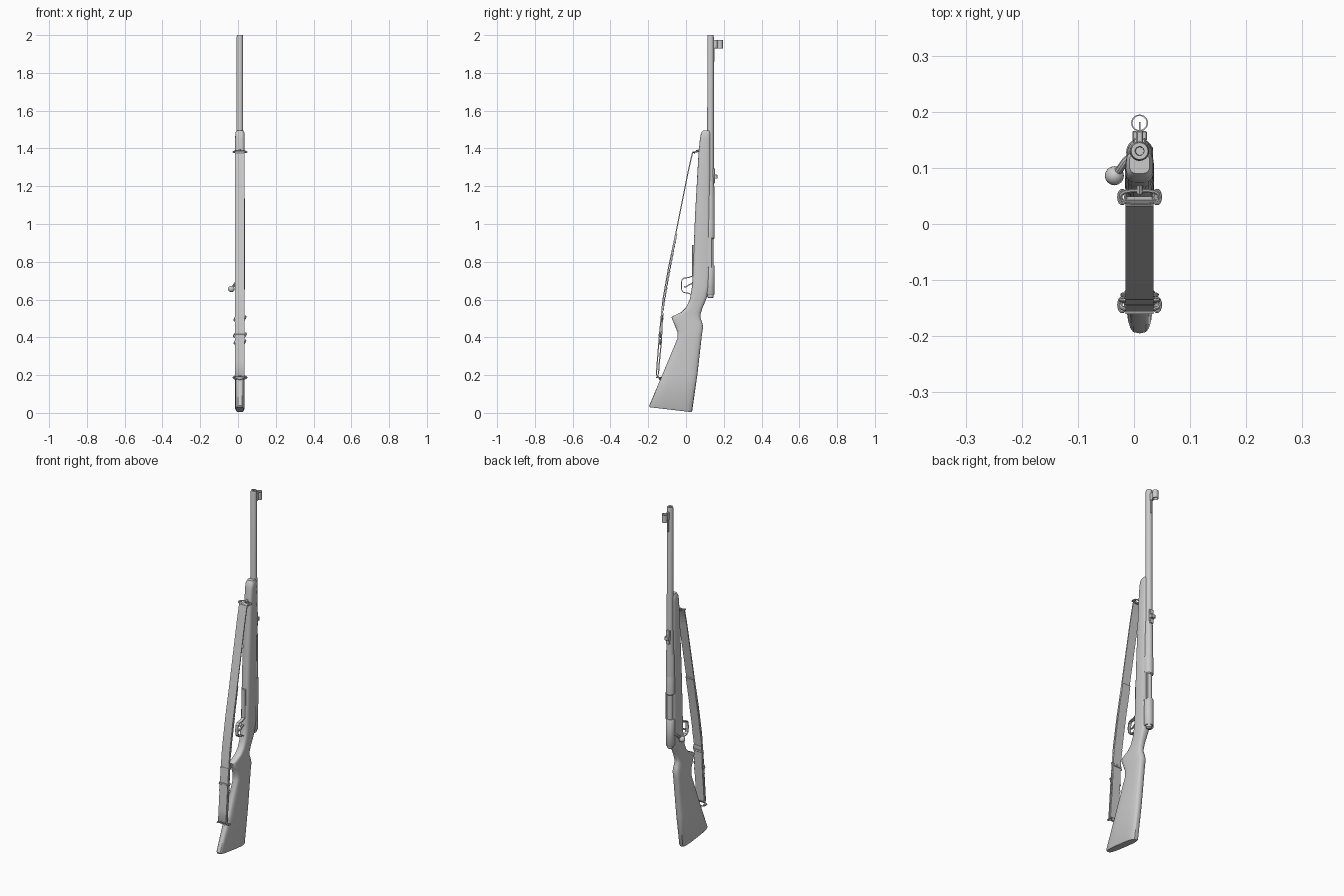
import bpy, bmesh, math
from mathutils import Vector

if "Cube" in bpy.data.objects:
    bpy.data.objects.remove(bpy.data.objects["Cube"])

CX, BY = 0.01, 0.13          # centre plane and bore line
grey = bpy.data.materials.new("plain grey")
grey.use_nodes = True
grey.diffuse_color = (0.6, 0.6, 0.6, 1)
grey.node_tree.nodes["Principled BSDF"].inputs["Base Color"].default_value = (0.6, 0.6, 0.6, 1)


def finish(name, bm, smooth=True):
    bmesh.ops.recalc_face_normals(bm, faces=bm.faces)
    me = bpy.data.meshes.new(name)
    bm.to_mesh(me)
    bm.free()
    ob = bpy.data.objects.new(name, me)
    bpy.context.collection.objects.link(ob)
    me.materials.append(grey)
    if smooth:
        bpy.ops.object.select_all(action='DESELECT')
        ob.select_set(True)
        bpy.context.view_layer.objects.active = ob
        bpy.ops.object.shade_smooth_by_angle(angle=math.radians(35))
    return ob


def loft(name, rings, closed=False, smooth=True):
    """Skin a list of equal point rings, capping the ends unless closed."""
    bm = bmesh.new()
    vs = [[bm.verts.new(p) for p in r] for r in rings]
    n = len(vs[0])
    pairs = list(zip(vs, vs[1:])) + ([(vs[-1], vs[0])] if closed else [])
    for a, b in pairs:
        for i in range(n):
            j = (i + 1) % n
            bm.faces.new((a[i], a[j], b[j], b[i]))
    if not closed:
        bm.faces.new(vs[0])
        bm.faces.new(vs[-1])
    return finish(name, bm, smooth)


def lathe(name, profile, y=BY, sides=20):
    """Round part along z from (radius, z) pairs."""
    ang = [2 * math.pi * i / sides for i in range(sides)]
    return loft(name, [[(CX + r * math.cos(a), y + r * math.sin(a), z) for a in ang]
                       for r, z in profile])


def box(name, x, y, z, bevel=0.002):
    bm = bmesh.new()
    bmesh.ops.create_cube(bm, size=1)
    for v in bm.verts:
        v.co = [(r[0] + r[1]) / 2 + c * (r[1] - r[0]) for c, r in zip(v.co, (x, y, z))]
    if bevel:
        bmesh.ops.bevel(bm, geom=bm.edges[:], offset=bevel, segments=1, affect='EDGES')
    return finish(name, bm, False)


def tube(name, points, radius, closed=False, sides=8):
    """Wire of round section along a path."""
    pts = [Vector(p) for p in points]
    n, rings = len(pts), []
    for i, p in enumerate(pts):
        a = pts[i - 1] if closed or i else p
        b = pts[(i + 1) % n] if closed or i < n - 1 else p
        t = (b - a).normalized()
        ref = Vector((1, 0, 0)) if abs(t.x) < 0.9 else Vector((0, 0, 1))
        if closed:      # planar loops keep one steady normal
            ref = (pts[0] - pts[n // 3]).cross(pts[n // 2] - pts[n // 3]).normalized()
        u = t.cross(ref).normalized()
        v = t.cross(u)
        rings.append([p + radius * (u * math.cos(k) + v * math.sin(k))
                      for k in (2 * math.pi * s / sides for s in range(sides))])
    return loft(name, rings, closed)


def oval(name, centre, u, v, radius, power=2, count=24):
    """Closed wire loop spanned by two half-axis vectors."""
    c, u, v = Vector(centre), Vector(u), Vector(v)
    pts = []
    for i in range(count):
        a = 2 * math.pi * i / count
        f = lambda w: math.copysign(abs(w) ** (2 / power), w)
        pts.append(c + u * f(math.cos(a)) + v * f(math.sin(a)))
    return tube(name, pts, radius, True)


def strap(name, path, thick, half=0.025):
    """Flat band following (y, z) points."""
    rings = []
    for i, p in enumerate(path):
        a, b = Vector(path[max(i - 1, 0)]), Vector(path[min(i + 1, len(path) - 1)])
        d = (b - a).normalized()
        ny, nz = -d.y * thick / 2, d.x * thick / 2
        rings.append([(CX + s * half, p[0] + t * ny, p[1] + t * nz)
                      for s, t in ((-1, -1), (1, -1), (1, 1), (-1, 1))])
    return loft(name, rings)


# Stock: front y, z, back y, z, half width
sections = [
    (-0.193, 0.03, 0.028, 0.004, 0.02), (-0.195, 0.038, 0.033, 0.012, 0.025),
    (-0.12, 0.215, 0.06, 0.2, 0.025), (-0.045, 0.395, 0.085, 0.42, 0.024),
    (-0.046, 0.43, 0.091, 0.455, 0.024), (-0.062, 0.47, 0.085, 0.48, 0.023),
    (-0.077, 0.505, 0.076, 0.505, 0.022), (-0.07, 0.512, 0.078, 0.525, 0.022),
    (-0.025, 0.533, 0.087, 0.555, 0.022), (0.0, 0.558, 0.1, 0.585, 0.023),
    (0.02, 0.6, 0.112, 0.615, 0.025), (0.032, 0.67, 0.125, 0.67, 0.026),
    (0.036, 0.75, 0.13, 0.75, 0.026), (0.048, 1.05, 0.13, 1.05, 0.026),
    (0.066, 1.37, 0.13, 1.37, 0.025), (0.074, 1.455, 0.13, 1.455, 0.025),
    (0.08, 1.482, 0.13, 1.482, 0.024), (0.09, 1.495, 0.126, 1.495, 0.018)]
rings = []
for yf, zf, yb, zb, hw in sections:
    ring = []
    for i in range(24):
        a = 2 * math.pi * i / 24
        c, s = math.cos(a), math.sin(a)
        x = math.copysign(abs(c) ** 0.6, c) * hw
        t = 0.5 + 0.5 * math.copysign(abs(s) ** 0.6, s)
        ring.append((CX + x, yf + (yb - yf) * t, zf + (zb - zf) * t))
    rings.append(ring)
loft("stock", rings)

# Barrel with a hollow muzzle
lathe("barrel", [(0.021, 0.95), (0.021, 1.15), (0.018, 1.25), (0.017, 1.99), (0.015, 2.0),
                 (0.008, 2.0), (0.007, 1.97)])

# Receiver and bolt
lathe("receiver_ring", [(0.02, 0.92), (0.024, 0.925), (0.024, 1.02), (0.022, 1.03),
                        (0.022, 1.15), (0.019, 1.16)], 0.128)
lathe("receiver_bridge", [(0.021, 0.625), (0.024, 0.63), (0.024, 0.775), (0.021, 0.78)], 0.128)
lathe("bolt_body", [(0.016, 0.76), (0.016, 0.94)])
lathe("bolt_shroud", [(0.01, 0.607), (0.015, 0.612), (0.017, 0.64)])
box("receiver_rail", (CX + 0.01, CX + 0.024), (0.11, 0.138), (0.77, 0.93))

# Bolt handle
tube("bolt_handle", [(0.0, 0.125, 0.69), (-0.015, 0.112, 0.685), (-0.025, 0.098, 0.67),
                     (-0.034, 0.087, 0.657)], 0.007, sides=10)
bm = bmesh.new()
bmesh.ops.create_uvsphere(bm, u_segments=16, v_segments=10, radius=0.017)
bmesh.ops.translate(bm, verts=bm.verts, vec=(-0.035, 0.086, 0.656))
finish("bolt_knob", bm)

# Sights
box("rear_sight_base", (CX - 0.011, CX + 0.011), (0.14, 0.153), (1.215, 1.295))
box("rear_sight_leaf", (CX - 0.013, CX + 0.013), (0.148, 0.166), (1.24, 1.262))
box("front_sight_ramp", (CX - 0.006, CX + 0.006), (0.14, 0.166), (1.93, 1.975))
box("front_sight_foot", (CX - 0.005, CX + 0.005), (0.14, 0.152), (1.86, 1.935))
box("front_sight_blade", (CX - 0.0015, CX + 0.0015), (0.16, 0.182), (1.94, 1.965), 0)
rings = []
for r, z in ((0.015, 1.93), (0.015, 1.975), (0.0125, 1.975), (0.0125, 1.93)):
    rings.append([(CX + r * math.cos(k * math.pi / 12), 0.18 + r * math.sin(k * math.pi / 12), z)
                  for k in range(24)])
loft("front_sight_hood", rings, True)

# Trigger, guard and floor plate
strap("trigger_guard", [(0.035, 0.725), (0.012, 0.716), (-0.012, 0.713), (-0.022, 0.703),
                        (-0.025, 0.675), (-0.022, 0.648), (-0.012, 0.637), (0.012, 0.634),
                        (0.03, 0.625)], 0.005, 0.009)
strap("trigger", [(0.035, 0.685), (0.015, 0.678), (0.0, 0.667), (-0.01, 0.668)], 0.006, 0.004)
box("floor_plate", (CX - 0.012, CX + 0.012), (0.033, 0.06), (0.72, 0.89))

# Sling: long outer strand, doubled inner strand, and short tail
outer = [(0.046, 1.372), (0.042, 1.383), (0.034, 1.376), (0.012, 1.28), (-0.055, 0.945), (-0.092, 0.77),
         (-0.122, 0.6), (-0.14, 0.42), (-0.152, 0.27), (-0.157, 0.205), (-0.152, 0.193),
         (-0.146, 0.205)]
strap("sling_outer", outer, 0.006)
inner = []
for i in range(41):
    t = i / 40
    z = 0.945 - 0.44 * t
    y = -0.049 - 0.079 * t + 0.012 * (t * t - t)
    inner.append((y + 0.0015 * math.cos(i * math.pi), z))
strap("sling_inner", inner, 0.006)
strap("sling_tail", [(-0.122, 0.53), (-0.127, 0.46), (-0.13, 0.38), (-0.141, 0.27),
                     (-0.146, 0.205)], 0.006)

# Sling buckles and keepers
for i, (y, z, h) in enumerate(((-0.126, 0.5, 0.014), (-0.136, 0.412, 0.012), (-0.136, 0.375, 0.012))):
    oval(f"sling_buckle_{i + 1}", (CX, y, z), (0.031 - 0.003 * (i % 2 == 0), 0, 0),
         (h * 0.5, 0, h), 0.0035, 4)
    box(f"sling_keeper_{i + 1}", (CX - 0.027, CX + 0.027), (y - 0.009, y + 0.008),
        (z - 0.006, z + 0.006))

# Swivels: loop through the strap and stud in the stock
for side, (y, z), (sy, sz) in (("upper", (0.048, 1.382), (0.07, 1.39)),
                               ("lower", (-0.144, 0.187), (-0.128, 0.172))):
    d = Vector((0, sy - y, sz - z)).normalized() * 0.012
    oval(f"{side}_swivel", (CX, y, z), (0.034, 0, 0), d, 0.0035, 3)
    tube(f"{side}_stud", [(CX, y + d.y * 0.6, z + d.z * 0.6), (CX, sy, sz)], 0.006)
    for s in (-1, 1):
        oval(f"{side}_swivel_{'left' if s > 0 else 'right'}_eye", (CX + s * 0.031, y, z),
             (0.006, 0, 0), (0, 0.012, 0), 0.003, 2, 14)
